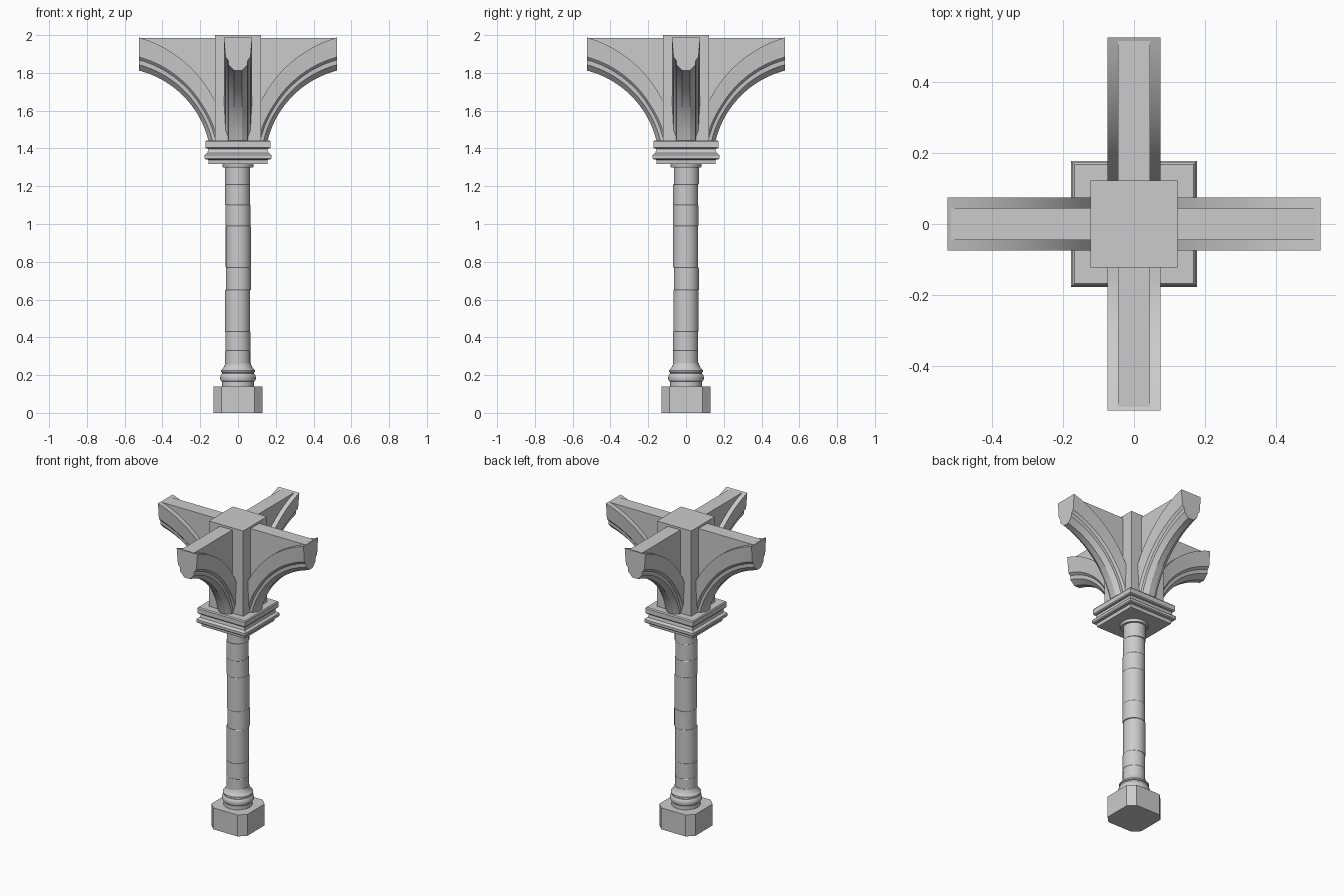
import bpy, bmesh, math, random
from mathutils import Matrix

if "Cube" in bpy.data.objects:
    bpy.data.objects.remove(bpy.data.objects["Cube"])

random.seed(4)


def finish(name, bm, smooth=True):
    bmesh.ops.recalc_face_normals(bm, faces=bm.faces)
    me = bpy.data.meshes.new(name)
    bm.to_mesh(me)
    bm.free()
    ob = bpy.data.objects.new(name, me)
    bpy.context.collection.objects.link(ob)
    if smooth:
        bpy.ops.object.select_all(action='DESELECT')
        bpy.context.view_layer.objects.active = ob
        ob.select_set(True)
        bpy.ops.object.shade_smooth_by_angle(angle=math.radians(30))
    return ob


def loft(bm, rings):
    """Skin closed rings of points and cap both ends."""
    vs = [[bm.verts.new(p) for p in ring] for ring in rings]
    n = len(vs[0])
    for a, b in zip(vs, vs[1:]):
        for i in range(n):
            j = (i + 1) % n
            bm.faces.new((a[i], a[j], b[j], b[i]))
    bm.faces.new(vs[0][::-1])
    bm.faces.new(vs[-1])


def round_part(name, profile, cx=0, cy=0, sides=32):
    bm = bmesh.new()
    loft(bm, [[(cx + r * math.cos(k * math.tau / sides),
                cy + r * math.sin(k * math.tau / sides), z) for k in range(sides)]
              for r, z in profile])
    return finish(name, bm)


def square_part(name, profile, chamfer=0.0):
    def ring(h, z):
        if not chamfer:
            return [(-h, -h, z), (h, -h, z), (h, h, z), (-h, h, z)]
        c = h - chamfer
        return [(-c, -h, z), (c, -h, z), (h, -c, z), (h, c, z),
                (c, h, z), (-c, h, z), (-h, c, z), (-h, -c, z)]
    bm = bmesh.new()
    loft(bm, [ring(h, z) for h, z in profile])
    return finish(name, bm, False)


# Plinth and round base moulding
square_part("plinth", [(0.13, 0), (0.13, 0.14)], chamfer=0.042)
round_part("base_moulding", [
    (0.085, 0.135), (0.085, 0.165), (0.092, 0.172), (0.095, 0.185), (0.092, 0.2),
    (0.085, 0.208), (0.085, 0.214), (0.09, 0.217), (0.09, 0.225), (0.08, 0.235),
    (0.071, 0.25), (0.067, 0.265)])

# Shaft of slightly misaligned stone drums
joints = [0.25, 0.33, 0.43, 0.65, 0.77, 0.99, 1.10, 1.21, 1.31]
for lo, hi in zip(joints, joints[1:]):
    dx, dy = random.uniform(-.003, .003), random.uniform(-.003, .003)
    round_part("shaft_drum", [(0.0645, lo), (0.0665, lo + 0.003),
                              (0.0665, hi - 0.003), (0.0645, hi)], dx, dy)

# Neck ring, capital and pier
round_part("neck_ring", [(0.08, 1.30), (0.082, 1.304), (0.082, 1.325)])
square_part("capital", [
    (0.155, 1.318), (0.157, 1.34), (0.172, 1.342), (0.177, 1.348), (0.177, 1.364),
    (0.172, 1.37), (0.162, 1.375), (0.157, 1.398), (0.168, 1.4), (0.173, 1.406),
    (0.173, 1.436), (0.168, 1.443)])
square_part("pier", [(0.123, 1.44), (0.123, 2.0)])

# Arch arms: moulded rib swept along an arc, with a web filling above it
CX, CZ, R, END, FOOT = 0.65, 1.32, 0.508, 0.525, 1.44
HALF = [(0.02, 0), (0.05, 0.03), (0.052, 0.055), (0.066, 0.07), (0.075, 0.172)]
STEPS = 18


def arc_point(h, t):
    """Point at height h above the soffit; the rib thins toward its foot."""
    a0 = math.acos(-(CX - END) / (R + h))
    a1 = math.pi - math.asin((FOOT - CZ) / (R + h * 0.68))
    a = a0 + (a1 - a0) * t
    r = R + h * (1 - 0.32 * min(1, t / 0.67))
    return CX + r * math.cos(a), CZ + r * math.sin(a)


def rib_ring(t):
    ring = []
    for w, h in HALF + [(-w, h) for w, h in reversed(HALF)]:
        x, z = arc_point(h, t)
        ring.append((x, w, z))
    return ring


for k in range(4):
    turn = Matrix.Rotation(k * math.pi / 2, 4, 'Z')
    bm = bmesh.new()
    loft(bm, [rib_ring(i / STEPS) for i in range(STEPS + 1)])
    bm.transform(turn)
    finish("arch_rib", bm)

    outline = [(0.515, 1.986)] + [arc_point(0.14, i / STEPS) for i in range(1, STEPS + 1)]
    outline += [(0.02, 1.45), (0.02, 1.986)]
    bm = bmesh.new()
    loft(bm, [[(x, y, z) for x, z in outline] for y in (-0.045, 0.045)])
    bm.transform(turn)
    finish("arch_web", bm, False)
